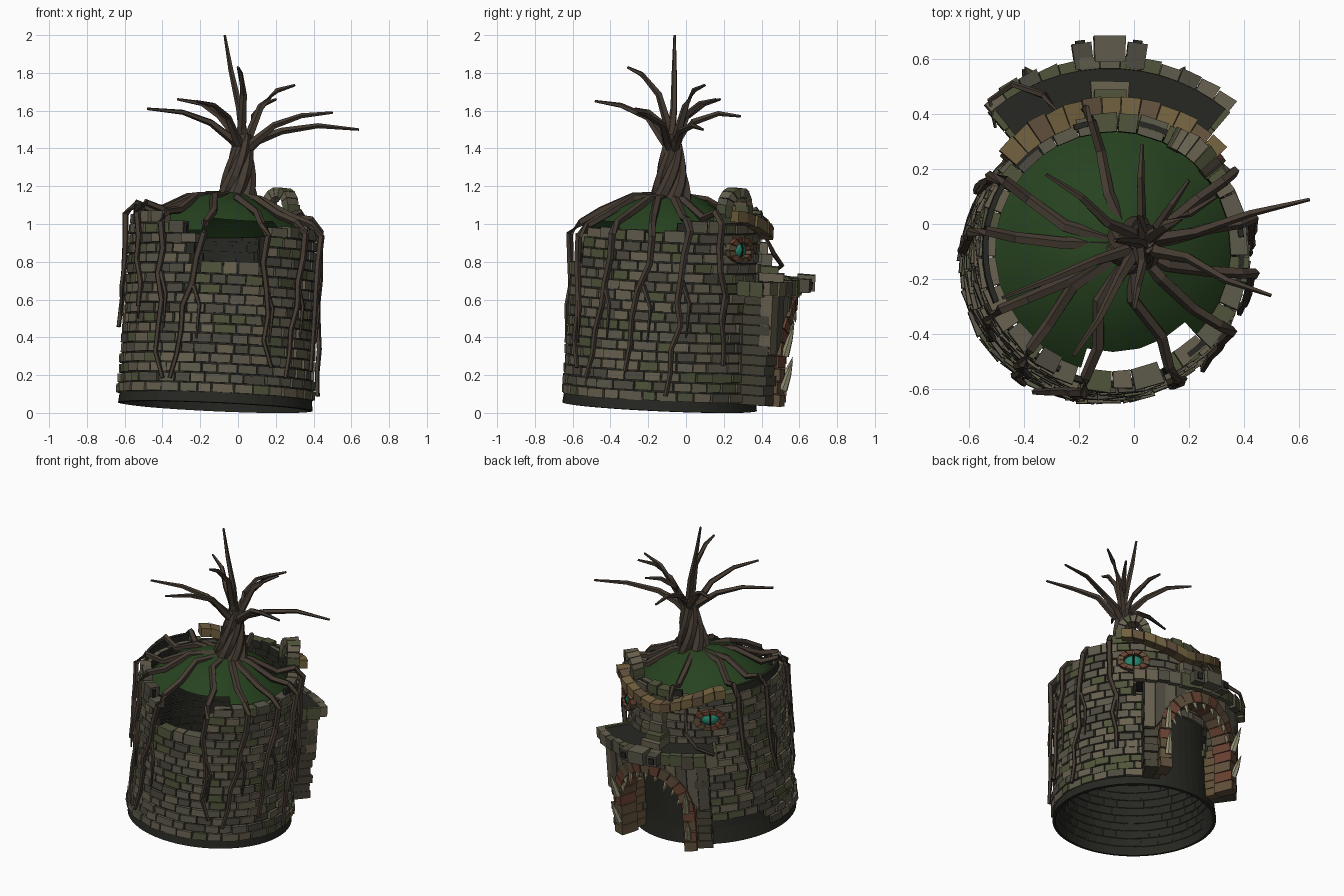
import bpy, bmesh, random
from math import sin, cos, radians, degrees, pi, sqrt
from mathutils import Vector

if "Cube" in bpy.data.objects:
    bpy.data.objects.remove(bpy.data.objects["Cube"])

random.seed(4)
R = random.uniform

def mat(name, *c):
    m = bpy.data.materials.new(name)
    m.diffuse_color = (*c, 1)
    m.use_nodes = True
    m.node_tree.nodes["Principled BSDF"].inputs["Base Color"].default_value = m.diffuse_color
    return m

STONE = [mat("stone_tan", .14, .12, .08), mat("stone_grey", .11, .10, .07),
         mat("stone_moss", .08, .09, .042), mat("stone_dark", .075, .068, .05)]
DARK = mat("shadow_stone", .02, .02, .016)
WOOD = mat("root_bark", .06, .044, .032)
MOSS = mat("moss", .02, .055, .014)
GOLD = mat("ochre_brick", .17, .12, .05)
RED = [mat("red_brick", .14, .055, .032), mat("brown_brick", .12, .08, .045)]
PLANK = [mat("plank", .12, .08, .04), mat("plank_dark", .06, .055, .036)]
TOOTH = mat("tooth", .3, .29, .18)
EYE, PUPIL = mat("eye_green", .02, .24, .16), mat("pupil", .005, .005, .005)

def P(az, r, z):
    """Leaning cylinder coordinates: azimuth in degrees, radius, height."""
    c, s = r * cos(radians(az)), r * sin(radians(az))
    return Vector((-.12 + c + .045 * z, -.14 + s + .045 * z, z + .033 - .045 * (c + s)))

def finish(bm, name, mats, smooth=False):
    bmesh.ops.recalc_face_normals(bm, faces=bm.faces)
    me = bpy.data.meshes.new(name)
    bm.to_mesh(me)
    bm.free()
    for m in mats:
        me.materials.append(m)
    ob = bpy.data.objects.new(name, me)
    bpy.context.collection.objects.link(ob)
    for f in me.polygons:
        f.use_smooth = smooth
    return ob

def hexa(bm, quad, r0, r1, mi=0, jit=0.0, pinch=.96, back=None):
    """Stone from four (azimuth, z) corners between two radii, outer face slightly pinched."""
    ca, cz = sum(q[0] for q in quad) / 4, sum(q[1] for q in quad) / 4
    r1 += R(-jit, jit)
    tw = R(-jit, jit)
    lo = [bm.verts.new(P(a, r0, z)) for a, z in quad]
    hi = [bm.verts.new(P(ca + (a - ca) * pinch, r1 + (tw if a > ca else -tw) * .6, cz + (z - cz) * pinch))
          for a, z in quad]
    fs = [lo[::-1], hi] + [[lo[i], lo[(i + 1) % 4], hi[(i + 1) % 4], hi[i]] for i in range(4)]
    for i, f in enumerate(fs):
        bm.faces.new(f).material_index = back if back and i == 0 else mi

def block(bm, a0, a1, r0, r1, z0, z1, mi=0, jit=0.0, pinch=.96, back=None):
    hexa(bm, [(a0, z0), (a1, z0), (a1, z1), (a0, z1)], r0, r1, mi, jit, pinch, back)

def arch(bm, az, zc, rad, ri, ro, r0, r1, n, nm, span=(0, 180), sx=1.0, jit=.006):
    """Ring of wedge stones laid on a cylinder of radius rad."""
    def pt(t, q):
        return az + degrees(q * sx * cos(radians(t)) / rad), zc + q * sin(radians(t))
    st = (span[1] - span[0]) / n
    for i in range(n):
        t0, t1 = span[0] + i * st + st * .03, span[0] + (i + 1) * st - st * .03
        hexa(bm, [pt(t0, ri), pt(t0, ro), pt(t1, ro), pt(t1, ri)], r0, r1, random.randrange(nm), jit)

def tube(bm, pts, rads, n=6):
    pts, rings = [Vector(p) for p in pts], []
    for i, p in enumerate(pts):
        d = (pts[min(i + 1, len(pts) - 1)] - pts[max(i - 1, 0)]).normalized()
        u = d.cross(Vector((.31, .17, .2) if abs(d.z) > .8 else (0, 0, 1))).normalized()
        v = d.cross(u)
        rings.append([bm.verts.new(p + rads[i] * (u * cos(k * 2 * pi / n) + v * sin(k * 2 * pi / n)))
                      for k in range(n)])
    for a, b in zip(rings, rings[1:]):
        for k in range(n):
            bm.faces.new([a[k], a[(k + 1) % n], b[(k + 1) % n], b[k]])
    bm.faces.new(rings[0])
    bm.faces.new(rings[-1])

# Broken rim height around the tower
RIM = [(0, .96), (25, 1.03), (60, 1.06), (120, 1.03), (160, 1.04), (205, 1.04), (232, .98), (250, .92),
       (256, .76), (292, .74), (298, .92), (320, .96), (360, .96)]
def rim(az):
    az %= 360
    for (a, h), (b, k) in zip(RIM, RIM[1:]):
        if a <= az <= b:
            return h + (k - h) * (az - a) / (b - a)

def is_door(az, z):
    return abs((az % 360) - 90) < 24 and z < .5

def wall_r(z):
    return .518 - .024 * z + .012 * max(0, 1 - z / .12)

ROWS, H, N, NB = 20, .0525, 60, 32

# Tower core: thin dark shell, closed behind the gate
bm = bmesh.new()
for k in range(N):
    a0, a1 = k * 360 / N, (k + 1) * 360 / N
    for j in range(ROWS + 1):
        z0, z1 = max(0, .05 + (j - 1) * H), .05 + j * H
        if z1 > rim((a0 + a1) / 2) + .01:
            continue
        bm.faces.new([bm.verts.new(P(a, wall_r(z) - .015, z)) for a, z in ((a0, z0), (a1, z0), (a1, z1), (a0, z1))])
bmesh.ops.remove_doubles(bm, verts=bm.verts, dist=1e-4)
core = finish(bm, "tower_core", [DARK])
sol = core.modifiers.new("thick", 'SOLIDIFY')
sol.thickness, sol.offset = .02, -1

# Tower bricks in staggered courses, deep stones on the rim
bm = bmesh.new()
for j in range(ROWS):
    z0 = .05 + j * H
    off = (j % 2) * 180 / NB + R(-2, 2)
    cuts = [off + i * 360 / NB + R(-2, 2) for i in range(NB)]
    cuts.append(cuts[0] + 360)
    for a0, a1 in zip(cuts, cuts[1:]):
        am = (a0 + a1) / 2
        h = rim(am)
        if z0 + H * .9 > h or is_door(am, z0 + H / 2) or (j < 2 and 100 < am < 165):
            continue
        top = z0 + 1.9 * H > h
        block(bm, a0 + .3, a1 - .3, .43 if top else wall_r(z0) - .042, wall_r(z0), z0 + R(.001, .004),
              z0 + H - R(.001, .004) + (R(0, .02) if top else 0), random.choice((0, 0, 1, 1, 2, 3)), .008,
              back=4)
# Small stone loop standing on the rim
arch(bm, 50, 1.09, .46, .05, .1, .42, .5, 7, 3)
block(bm, 37, 43, .42, .5, 1.03, 1.1, 2)
block(bm, 57, 63, .42, .5, 1.03, 1.1, 2)
finish(bm, "tower_bricks", STONE + [DARK])

# Moss mound with a broken gap at the front
bm = bmesh.new()
ND, RR = 24, (.0, .1, .2, .29, .37, .44)
for k in range(ND):
    for r0, r1 in zip(RR, RR[1:]):
        a0, a1 = k * 360 / ND, (k + 1) * 360 / ND
        if r1 > .4 and 255 <= (a0 + a1) / 2 <= 310:
            continue
        q = [(a0, r0), (a0, r1), (a1, r1), (a1, r0)]
        if r0 == 0:
            q = q[:3]
        bm.faces.new([bm.verts.new(P(a, r, .915 + .225 * (1 - (r / .44) ** 2) + .008 * sin(radians(a * 3) + r * 40)))
                      for a, r in q])
bmesh.ops.remove_doubles(bm, verts=bm.verts, dist=.02)
finish(bm, "moss_mound", [MOSS], True)

# Twisted trunk
bm = bmesh.new()
for i in range(6):
    pts, rad = [], []
    for s in range(8):
        t = s / 7
        a = i * pi / 3 + t * 2.4
        o = .062 * (1 - t) + .02
        pts.append((-.01 + .04 * t + o * cos(a), -.08 + .01 * t + o * sin(a), 1.1 + .37 * t))
        rad.append(.04 - .015 * t)
    tube(bm, pts, rad)
finish(bm, "tree_trunk", [WOOD])

# Bare branches
bm = bmesh.new()
TIPS = [(-.07, -.06, 2), (-.48, -.27, 1.61), (-.32, .18, 1.66), (.3, .1, 1.735), (.5, -.26, 1.59), (.64, .09, 1.5),
        (-.22, -.48, 1.65), (0, -.31, 1.83), (.03, .29, 1.57), (.2, .16, 1.66)]
for tip in TIPS:
    b, t = Vector((.03, -.07, 1.38)), Vector(tip)
    d = t - b
    pts = [b]
    for f, g in ((.12, .28), (.33, .68), (.65, .92)):
        pts.append(b + Vector((d.x * f + R(-.012, .012), d.y * f + R(-.012, .012),
                               d.z * (f + .05 if d.z > .5 else g) + (.03 if d.z < .2 else 0))))
    tube(bm, pts + [t], [.03, .025, .019, .014, .007], 5)
finish(bm, "tree_branches", [WOOD])

# Roots over the mound and down the wall: azimuth, end height, sideways drift
bm = bmesh.new()
for az, ze, dr in ((148, .35, 4), (172, .4, 6), (208, .5, 8), (230, .12, 6), (258, .12, -16), (296, .2, 4),
                   (325, .15, -12), (350, .2, -10), (12, .08, -8), (32, .25, 6), (100, .93, 6)):
    h = max(rim(az), .93)
    pts = [Vector((-.01, -.08, 1.15)), P(az + R(-8, 8), .2, 1.10), P(az + R(-4, 4), .36, 1.02),
           P(az, .47, h + .02), P(az + 1, .525, h - .04)]
    n = max(1, int((h - ze) / .13))
    for s in range(1, n + 1):
        t = s / n
        z = h - .04 + (ze - h + .04) * t
        pts.append(P(az + dr * t + R(-3, 3), wall_r(z) + .015 + R(0, .012), z))
    tube(bm, pts, [.025 - .013 * i / (len(pts) - 1) for i in range(len(pts))], 5)
    # side shoot
    if n > 3:
        z = h - .3
        tube(bm, [P(az + dr * .3, wall_r(z) + .015, z), P(az + dr * .3 + 5, wall_r(z) + .025, z - .12),
                  P(az + dr * .3 + 4, wall_r(z) + .02, z - .3)], [.014, .011, .005], 5)
tube(bm, [P(112, .52, .98), P(113, .62, .82), P(120, .71, .76), P(128, .71, .71), P(132, .62, .68)],
     [.014, .014, .012, .01, .006], 5)
finish(bm, "roots", [WOOD])

# Gate side walls of stacked planks, inner planks lighter
bm = bmesh.new()
for s in (-1, 1):
    for j in range(11):
        z = .045 + j * .053
        for u0, u1, r1, k in ((22.5, 27, .655, 0), (27, 34.5, .675, 1)):
            a = sorted((90 + s * u0, 90 + s * (u1 + R(-.4, .6))))
            if u0 < 25 and z > .34:
                continue
            block(bm, a[0], a[1], .47, r1, z, z + .05, k, .01, .98)
finish(bm, "gate_side_planks", PLANK)

# Gate front: red arch, jambs and stone spandrel
bm = bmesh.new()
arch(bm, 90, .31, .68, .235, .31, .57, .70, 13, 2)
for s in (-1, 1):
    for j in range(4):
        a = sorted((90 + s * 19.8, 90 + s * 26.5))
        block(bm, a[0], a[1], .58, .70, .04 + j * .068, .105 + j * .068, random.randrange(2), .008)
finish(bm, "gate_arch", RED)
bm = bmesh.new()
for i in range(12):
    u0, u1 = -.41 + i * .0683, -.41 + (i + 1) * .0683
    zs = [.31 + sqrt(max(.0, .29 ** 2 - u * u)) for u in (u0, u1)]
    hexa(bm, [(90 + degrees(u0 / .68), zs[0]), (90 + degrees(u1 / .68), zs[1]),
              (90 + degrees(u1 / .68), .65), (90 + degrees(u0 / .68), .65)], .62, .685, random.randrange(4), .006)
# Canopy edge stones and the raised snout
for i in range(13):
    a0 = 50 + i * 80 / 13
    block(bm, a0 + .1, a0 + 6.05, .675, .72, .625 + R(-.01, .01), .70 + R(0, .02), random.randrange(4), .008, .99)
block(bm, 85.5, 94.5, .70, .795, .645, .735, 1, .0, .93)
for a in (79.5, 94.8):
    block(bm, a, a + 5.7, .68, .775, .64, .715, 3, .0, .93)
for a0, a1 in ((49.5, 51.5), (128.5, 130.5)):
    for r in (.5, .59):
        block(bm, a0, a1, r, r + .087, .62, .70, 2, .004, 1)
# Nose ridge sloping down from the brow
for i, (r, z) in enumerate(((.535, .86), (.56, .80), (.60, .735), (.63, .70))):
    w = 4.5 + i * .9
    block(bm, 90 - w, 90 + w, .48, r, z - .03, z + .035, i % 3, .004, .9)
finish(bm, "gate_stones", STONE)

# Dark canopy roof and nostrils
bm = bmesh.new()
for i in range(8):
    block(bm, 50 + i * 10, 60 + i * 10, .46, .68, .645, .69, 0, 0, 1)
for a in (80.5, 96):
    block(bm, a + .6, a + 3.2, .76, .785, .66, .70)
finish(bm, "canopy_roof", [DARK])

# Teeth round the arch and on the jambs
bm = bmesh.new()
def tooth(p, d, w):
    tube(bm, [p, Vector(p) + Vector(d) * .5, Vector(p) + Vector(d)], [w, w * .75, .001], 6)
for i in range(9):
    t = radians(22 + i * 17)
    l = .10 if i in (2, 6) else .065
    tooth(P(90 + degrees(.245 * cos(t) / .68), .68, .31 + .245 * sin(t)), (cos(t) * .02, .02, -l), .015)
for s in (-1, 1):
    for z, l in ((.13, .15), (.31, .17)):
        tooth(P(90 + s * 22, .70, z), (s * -.03, .05, l), .024)
finish(bm, "teeth", [TOOTH])

# Ochre brow, lower over the nose
def bz(a):
    return .90 + .11 * min(1, abs(a - 90) / 42)
bm = bmesh.new()
for i in range(13):
    a0, a1 = 42 + i * 7.5, 42 + (i + 1) * 7.5 - .2
    hexa(bm, [(a0, bz(a0)), (a1, bz(a1)), (a1, bz(a1) + .06), (a0, bz(a0) + .06)], .47, .555, i % 3 == 1, .008, .98)
finish(bm, "brow", [GOLD, RED[1]])

# Eyes with slit pupils and brick lids
for side, az in (("right", 50), ("left", 128)):
    c = P(az, .48, .86)
    for part, m, r, sc, push in (("eye", EYE, .06, (.75, 1, .8), 0), ("pupil", PUPIL, .042, (.5, .2, 1), .028)):
        bm = bmesh.new()
        bmesh.ops.create_uvsphere(bm, u_segments=14, v_segments=8, radius=r)
        bmesh.ops.scale(bm, vec=sc, verts=bm.verts)
        ob = finish(bm, f"{part}_{side}", [m], True)
        ob.location = c + push * Vector((cos(radians(az)), sin(radians(az)), 0))
        ob.rotation_euler.z = radians(az)
    bm = bmesh.new()
    arch(bm, az, .86, .5, .042, .07, .47, .53, 12, 2, (0, 360), 1.45)
    finish(bm, f"eyelid_{side}", RED[::-1])
